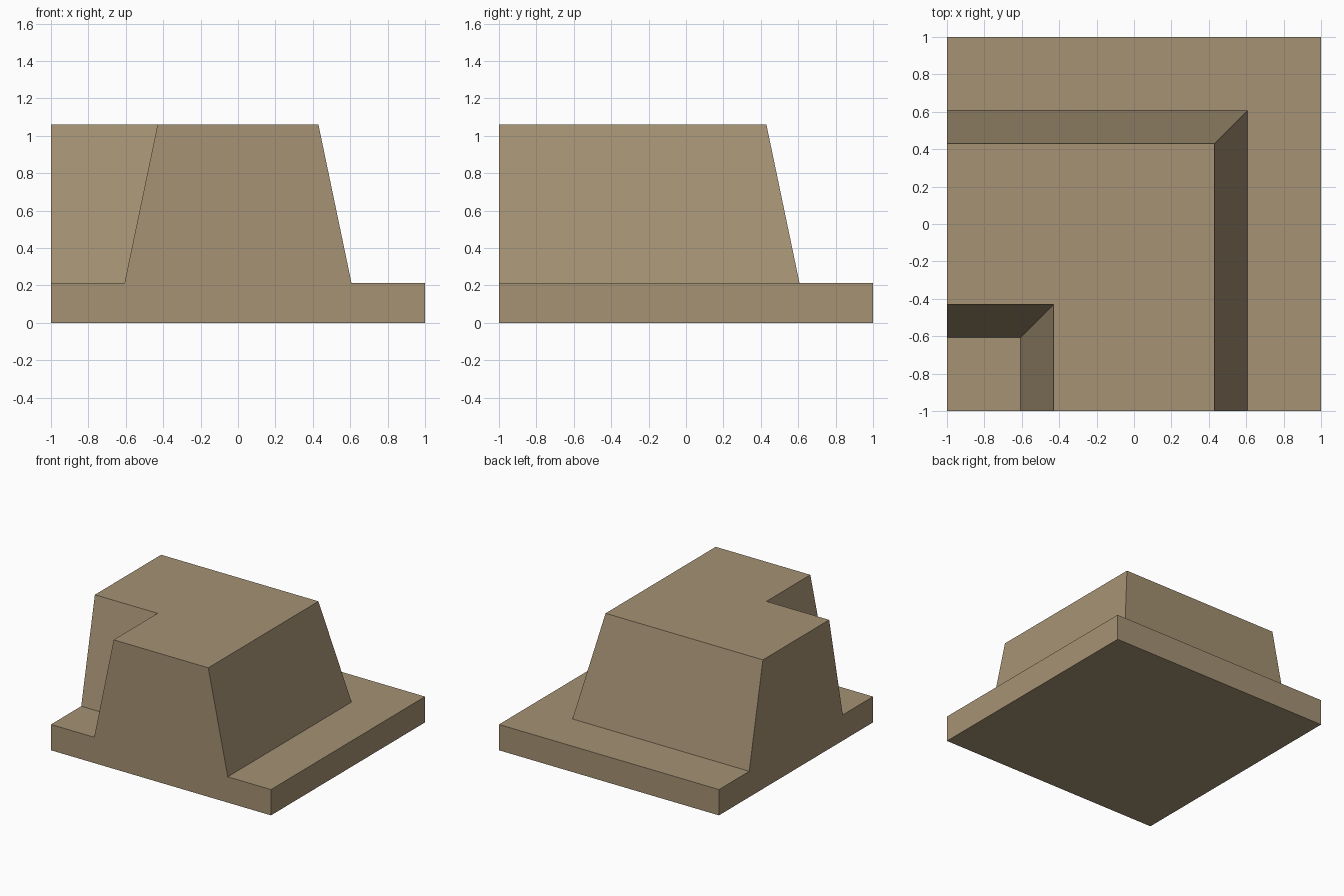
import bpy, bmesh

if "Cube" in bpy.data.objects:
    bpy.data.objects.remove(bpy.data.objects["Cube"])

# Earth colour
mat = bpy.data.materials.new("earth_brown")
mat.diffuse_color = (0.376, 0.287, 0.174, 1.0)
mat.use_nodes = True
mat.node_tree.nodes["Principled BSDF"].inputs["Base Color"].default_value = mat.diffuse_color

# Cross-section: (offset from path centre, height)
profile = [(-1, 0), (-1, 0.212), (-0.607, 0.212), (-0.43, 1.06),
           (0.43, 1.06), (0.607, 0.212), (1, 0.212), (1, 0)]

# Sweep around the mitred corner: left end, corner, front end
bm = bmesh.new()
rings = [[bm.verts.new(place(d, z)) for d, z in profile] for place in (
    lambda d, z: (-1, d, z),
    lambda d, z: (d, d, z),
    lambda d, z: (d, -1, z))]
n = len(profile)
for a, b in zip(rings, rings[1:]):
    for i in range(n):
        j = (i + 1) % n
        if i != 0:  # inner edge shrinks to a single corner line
            bm.faces.new((a[i], a[j], b[j], b[i]))

# End caps
bm.faces.new(rings[0])
bm.faces.new(rings[-1])
bmesh.ops.remove_doubles(bm, verts=bm.verts[:], dist=1e-4)
bmesh.ops.recalc_face_normals(bm, faces=bm.faces[:])

mesh = bpy.data.meshes.new("embankment_corner")
bm.to_mesh(mesh)
bm.free()
mesh.materials.append(mat)
obj = bpy.data.objects.new("embankment_corner", mesh)
bpy.context.collection.objects.link(obj)
